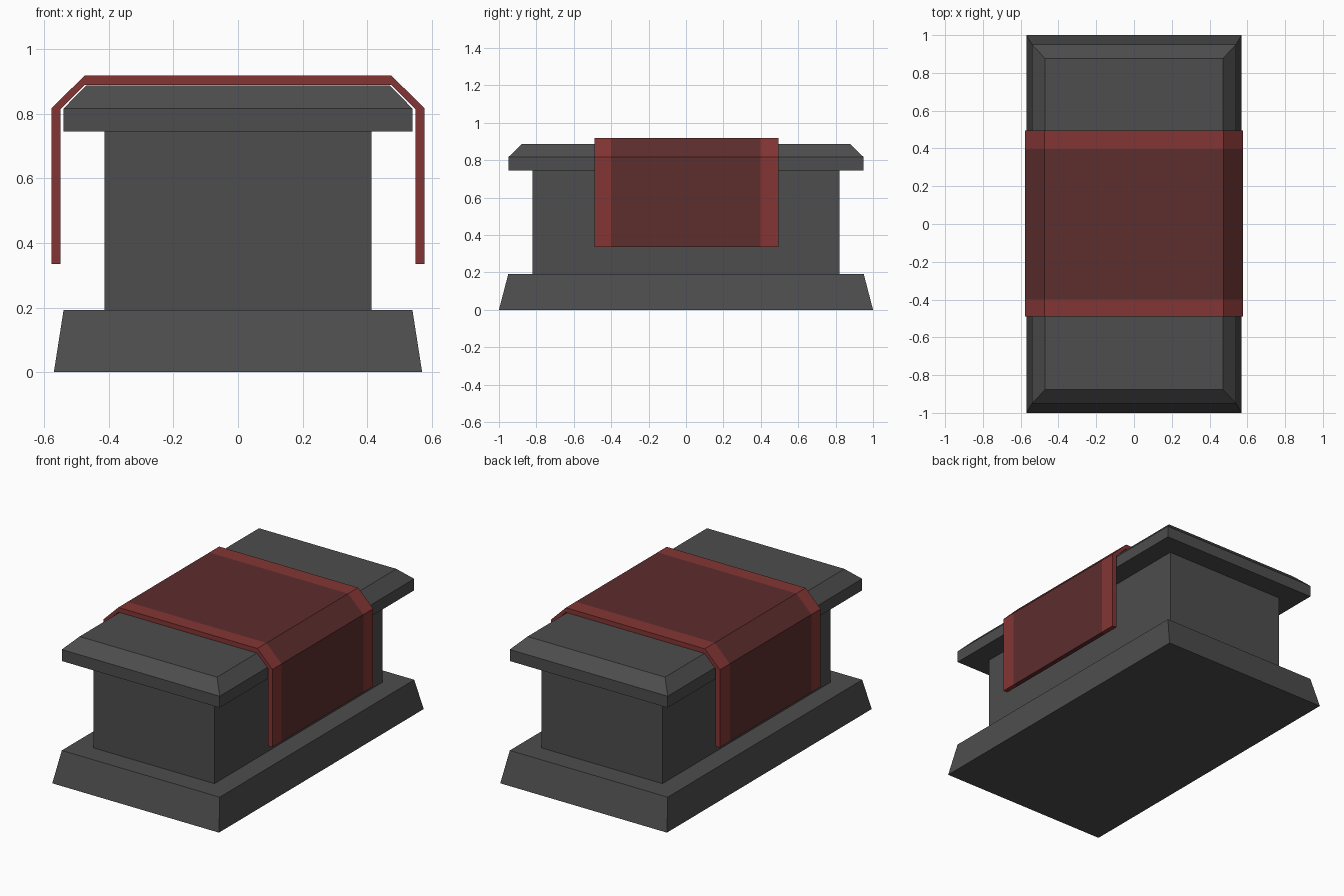
import bpy, bmesh

if "Cube" in bpy.data.objects:
    bpy.data.objects.remove(bpy.data.objects["Cube"])


def material(name, rgb):
    m = bpy.data.materials.new(name)
    m.diffuse_color = (*rgb, 1)
    m.use_nodes = True
    m.node_tree.nodes["Principled BSDF"].inputs["Base Color"].default_value = m.diffuse_color
    return m


stone = material("dark_stone", (0.075, 0.075, 0.075))
cloth_red = material("cloth_red", (0.11, 0.026, 0.027))
trim_red = material("trim_red", (0.23, 0.036, 0.034))


def finish(bm, name, mats):
    bmesh.ops.recalc_face_normals(bm, faces=bm.faces[:])
    mesh = bpy.data.meshes.new(name)
    bm.to_mesh(mesh)
    bm.free()
    for m in mats:
        mesh.materials.append(m)
    obj = bpy.data.objects.new(name, mesh)
    bpy.context.collection.objects.link(obj)
    return obj


def loft(bm, rings):
    """Bridge equal-length closed rings and cap both ends; returns face bands."""
    loops = [[bm.verts.new(p) for p in ring] for ring in rings]
    n = len(loops[0])
    bands = [[bm.faces.new((a[i], a[(i + 1) % n], b[(i + 1) % n], b[i]))
              for i in range(n)] for a, b in zip(loops, loops[1:])]
    bands[0].append(bm.faces.new(loops[0]))
    bands[-1].append(bm.faces.new(loops[-1]))
    return bands


def tiered_block(name, levels):
    """Rectangular block from (half width, half length, height) levels."""
    bm = bmesh.new()
    loft(bm, [[(-x, -y, z), (x, -y, z), (x, y, z), (-x, y, z)]
              for x, y, z in levels])
    return finish(bm, name, [stone])


# Stone altar: flared base, plain body, chamfered slab
tiered_block("base", [(0.57, 1.0, 0), (0.54, 0.95, 0.192)])
tiered_block("body", [(0.413, 0.82, 0.192), (0.413, 0.82, 0.745)])
tiered_block("top_slab", [(0.54, 0.95, 0.745), (0.54, 0.95, 0.816),
                          (0.47, 0.876, 0.887)])

# Draped cloth: folded strip profile swept along y, with lighter end bands
outer = [(0.578, 0.335), (0.578, 0.816), (0.475, 0.918)]
inner = [(0.474, 0.889), (0.549, 0.814), (0.549, 0.335)]
profile = (outer + [(-x, z) for x, z in reversed(outer)]
           + [(-x, z) for x, z in reversed(inner)] + inner)
bm = bmesh.new()
bands = loft(bm, [[(x, y, z) for x, z in profile]
                  for y in (-0.49, -0.4, 0.398, 0.495)])
for band in (bands[0], bands[-1]):
    for face in band:
        face.material_index = 1
finish(bm, "altar_cloth", [cloth_red, trim_red])
